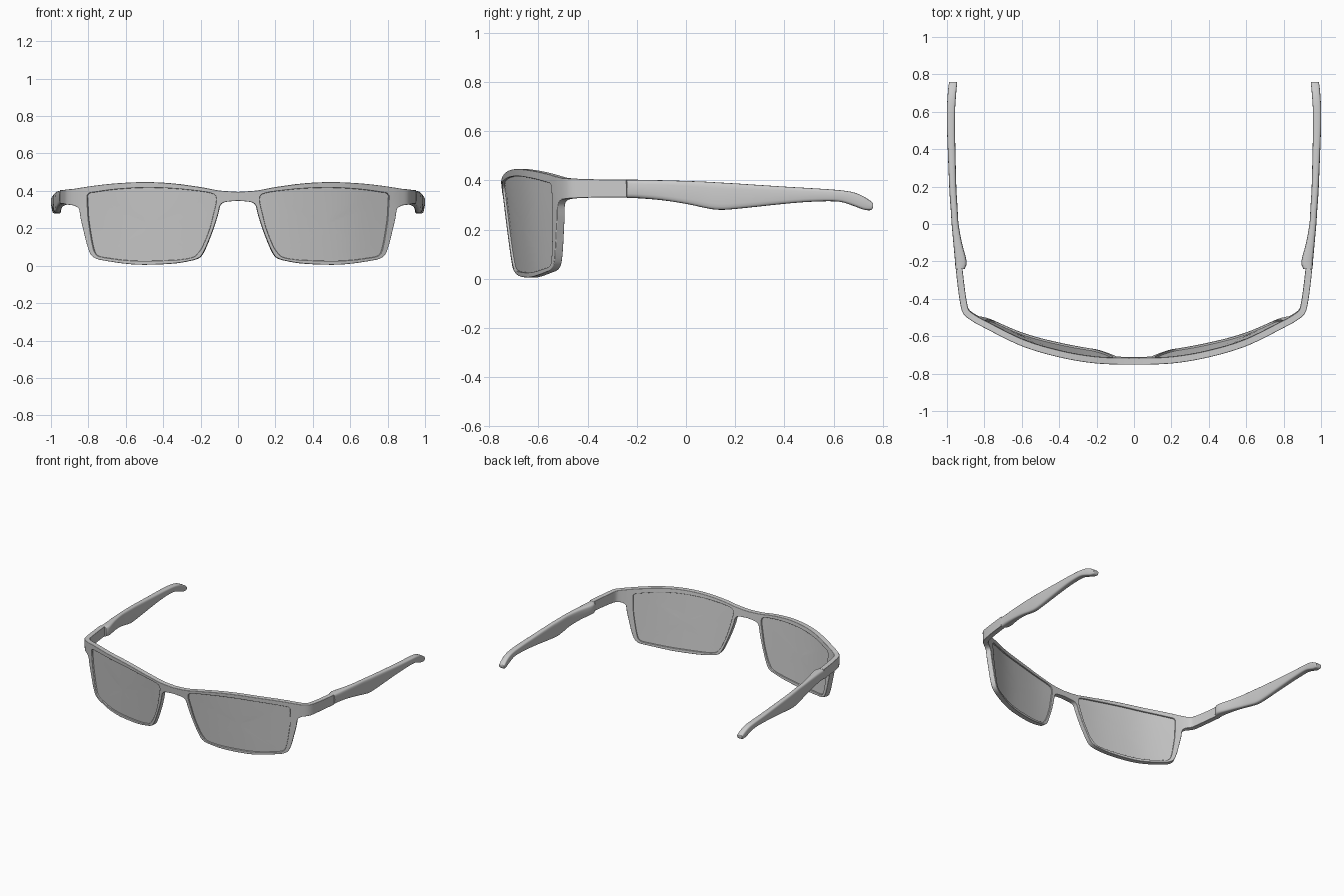
import bpy, bmesh, math
from mathutils import Vector

if "Cube" in bpy.data.objects:
    bpy.data.objects.remove(bpy.data.objects["Cube"])

grey = bpy.data.materials.new("matte grey")
grey.diffuse_color = (0.6, 0.6, 0.6, 1)
grey.use_nodes = True
grey.node_tree.nodes["Principled BSDF"].inputs["Base Color"].default_value = grey.diffuse_color


def smooth_rows(rows, n):
    """Catmull-Rom subdivision of a list of equal-length number rows."""
    pts = [Vector(r) for r in rows]
    out = []
    for i in range(len(pts) - 1):
        a, b = pts[i], pts[i + 1]
        p, q = pts[max(i - 1, 0)], pts[min(i + 2, len(pts) - 1)]
        for k in range(n):
            t = k / n
            out.append(0.5 * (2 * a + (b - p) * t + (2 * p - 5 * a + 4 * b - q) * t * t
                              + (3 * a - p - 3 * b + q) * t ** 3))
    return out + [pts[-1]]


# Plan path of the front, running round the hinge corner: (u, x, y)
PATH = [(-.2, -.2, -.728), (0, 0, -.737), (.2, .2, -.728), (.4, .4, -.692), (.6, .6, -.632),
        (.8, .8, -.535), (.86, .86, -.502), (.91, .898, -.47), (.96, .912, -.42),
        (1.05, .925, -.33), (1.15, .936, -.23)]
FINE = smooth_rows(PATH, 12)


def plan(u):
    for a, b in zip(FINE, FINE[1:]):
        if u <= b[0] or b is FINE[-1]:
            return a.lerp(b, (u - a[0]) / (b[0] - a[0])).yz


def surface(u, z, off):
    """Point on the wrapped, slightly leaning front; off is the distance behind it."""
    p = plan(u)
    d = (plan(u + .012) - plan(u - .012)).normalized()
    lean = .11 * max(0, 1 - .5 * (u / .85) ** 2) * (.42 - z)
    x = p.x - d.y * off
    if abs(u) < 1e-6:
        x = 0
    return Vector((x, p.y + d.x * off + lean, z))


def finish(bm, name, bevel=0):
    bmesh.ops.recalc_face_normals(bm, faces=bm.faces[:])
    mesh = bpy.data.meshes.new(name)
    bm.to_mesh(mesh)
    bm.free()
    mesh.materials.append(grey)
    ob = bpy.data.objects.new(name, mesh)
    bpy.context.collection.objects.link(ob)
    bpy.context.view_layer.objects.active = ob
    ob.select_set(True)
    bpy.ops.object.shade_smooth_by_angle(angle=math.radians(45))
    ob.select_set(False)
    m = ob.modifiers.new("mirror", 'MIRROR')
    m.use_clip = True
    m.merge_threshold = .0005
    if bevel:
        b = ob.modifiers.new("bevel", 'BEVEL')
        b.width, b.segments = bevel, 3
        b.limit_method, b.angle_limit = 'ANGLE', math.radians(50)
        b.harden_normals = True
    return ob


def slab(name, quads, front, back, bevel=0):
    """Thick sheet from faces given as (u, z) corners; open along the centre line."""
    bm = bmesh.new()
    layers = []
    for off in (front, back):
        cache = {}
        for q in quads:
            vs = []
            for u, z in q:
                key = (round(u, 5), round(z, 5))
                if key not in cache:
                    cache[key] = bm.verts.new(surface(u, z, off))
                if cache[key] not in vs:
                    vs.append(cache[key])
            if len(vs) > 2:
                bm.faces.new(vs)
        layers.append(cache)
    front_v, back_v = layers
    twin = {v: back_v[k] for k, v in front_v.items()}
    rim = [e for e in bm.edges if e.is_boundary and e.verts[0] in twin]
    for e in rim:
        a, b = e.verts
        if abs(a.co.x) + abs(b.co.x) > 1e-5:
            bm.faces.new((a, b, twin[b], twin[a]))
    return finish(bm, name, bevel)


# Rim: outer edge and lens opening, (u, z, u, z); top run then lower run
TOP = [(0, .395, .118, .372), (.1, .402, .135, .385), (.2, .420, .2, .398),
       (.35, .440, .35, .413), (.5, .447, .5, .417), (.65, .440, .65, .408),
       (.76, .428, .76, .393), (.82, .419, .788, .388), (.87, .411, .80, .375)]
LOW = [(.87, .322, .799, .34), (.843, .305, .797, .315), (.833, .25, .793, .25),
       (.815, .17, .781, .17), (.80, .11, .77, .11), (.78, .06, .757, .068),
       (.75, .037, .735, .05), (.70, .026, .68, .04), (.6, .011, .6, .03),
       (.5, .005, .5, .026), (.35, .011, .35, .03), (.26, .025, .27, .038),
       (.215, .038, .23, .05), (.19, .06, .21, .07), (.165, .11, .185, .11),
       (.13, .2, .15, .2), (.105, .28, .13, .28), (.095, .32, .12, .32),
       (.07, .34, .115, .35), (0, .347, .115, .36)]
loop = smooth_rows(TOP, 4) + smooth_rows(LOW, 4)
pairs = list(zip(loop, loop[1:] + loop[:1]))


def across(r, t):
    return (r[0] + (r[2] - r[0]) * t, r[1] + (r[3] - r[1]) * t)


quads = [(across(a, k / 4), across(b, k / 4), across(b, (k + 1) / 4), across(a, (k + 1) / 4))
         for a, b in pairs for k in range(4)]
# Arm stubs carry on from the rim round the corner
stub = [(.87 + .27 * k / 20, .404 + .007 * (1 - k / 20) ** 3, .331 - .009 * (1 - k / 20) ** 4)
        for k in range(21)]
quads += [((a[0], a[1]), (b[0], b[1]), (b[0], b[2]), (a[0], a[2])) for a, b in zip(stub, stub[1:])]
slab("front_frame", quads, -.018, .018, .008)

# Lenses: opening filled in rings towards its centre
cu, cz = .47, .22


def shrink(r, s):
    return (cu + (r[2] - cu) * s, cz + (r[3] - cz) * s)


RINGS = [1.012, .8, .6, .4, .2, 0]
quads = [(shrink(a, s), shrink(b, s), shrink(b, t), shrink(a, t))
         for a, b in pairs for s, t in zip(RINGS, RINGS[1:])]
slab("lenses", quads, -.008, .008)

# Temple tips: (y, inner x, outer x, bottom z, top z)
TIP = [(-.24, .905, .955, .329, .403), (-.2, .895, .957, .328, .403), (-.1, .92, .966, .32, .401),
       (0, .938, .975, .305, .398), (.08, .943, .98, .288, .395), (.13, .946, .984, .281, .392),
       (.2, .95, .988, .284, .388), (.4, .955, .996, .305, .375), (.52, .957, 1, .314, .368),
       (.62, .956, 1, .314, .361), (.68, .952, .997, .297, .352), (.72, .949, .994, .282, .336),
       (.75, .946, .99, .279, .317), (.76, .948, .988, .288, .308)]
bm = bmesh.new()
rings = []
for y, x0, x1, z0, z1 in smooth_rows(TIP, 4):
    ring = []
    for k in range(20):
        a = math.tau * k / 20
        c, s = math.cos(a), math.sin(a)
        ring.append(bm.verts.new(((x0 + x1) / 2 + (x1 - x0) / 2 * math.copysign(abs(c) ** .5, c), y,
                                  (z0 + z1) / 2 + (z1 - z0) / 2 * math.copysign(abs(s) ** .5, s))))
    rings.append(ring)
for a, b in zip(rings, rings[1:]):
    for k in range(20):
        bm.faces.new((a[k], a[k - 1], b[k - 1], b[k]))
bm.faces.new(rings[0])
bm.faces.new(rings[-1])
finish(bm, "temple_tips")
